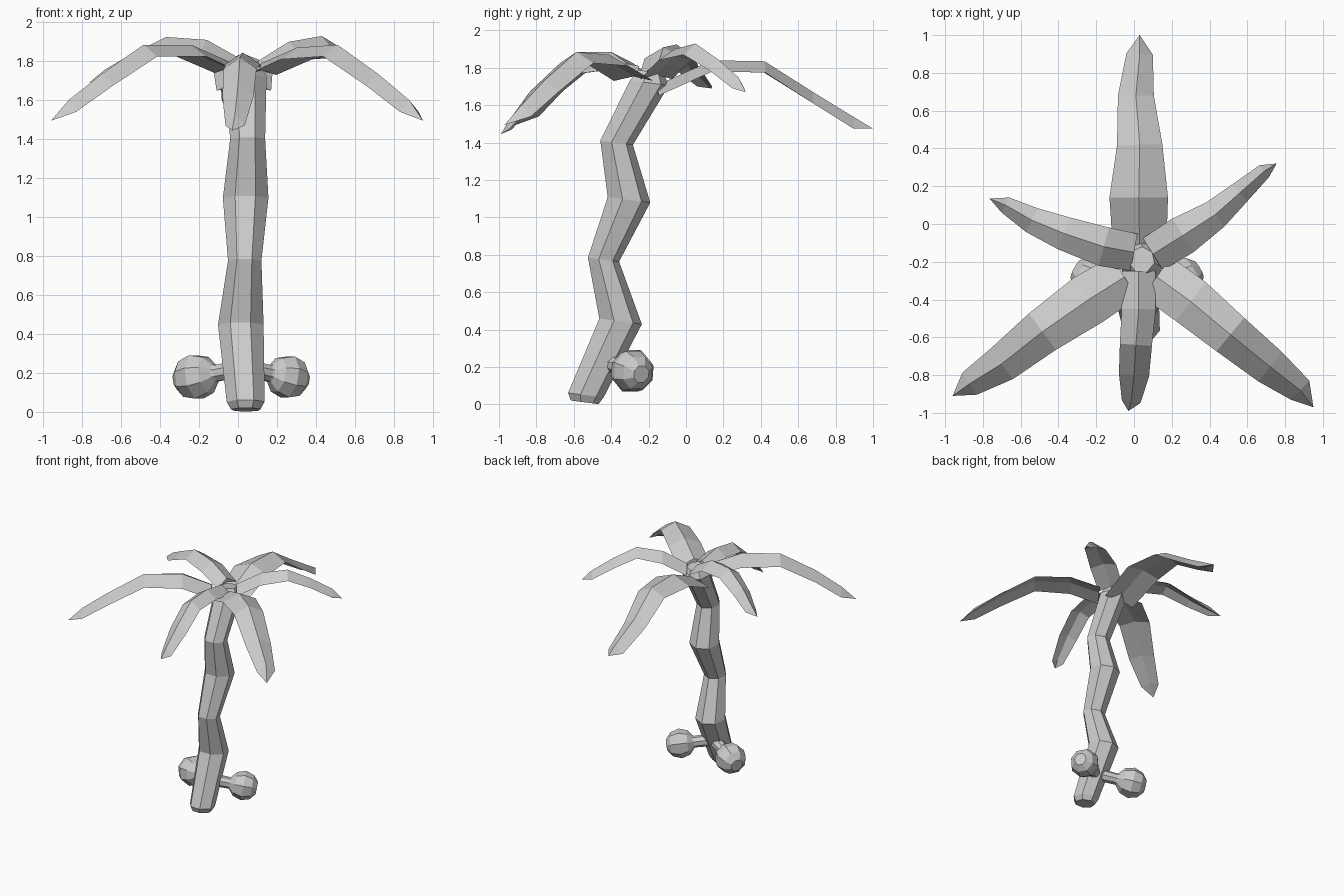
import bpy, bmesh, math
from mathutils import Vector

if "Cube" in bpy.data.objects:
    bpy.data.objects.remove(bpy.data.objects["Cube"])


def finish(name, bm):
    bmesh.ops.recalc_face_normals(bm, faces=bm.faces)
    mesh = bpy.data.meshes.new(name)
    bm.to_mesh(mesh)
    bm.free()
    ob = bpy.data.objects.new(name, mesh)
    bpy.context.collection.objects.link(ob)
    return ob


def skin(bm, rings):
    n = len(rings[0])
    for a, b in zip(rings, rings[1:]):
        for i in range(n):
            j = (i + 1) % n
            bm.faces.new((a[i], a[j], b[j], b[i]))


def tube(name, stations, axis, sides, phase=0.0):
    """Capped tube: stations are (centre, radius), all rings face along axis."""
    bm = bmesh.new()
    q = Vector(axis).to_track_quat('Z', 'Y')
    rings = []
    for c, r in stations:
        ring = []
        for i in range(sides):
            a = phase + 2 * math.pi * i / sides
            ring.append(bm.verts.new(Vector(c) + q @ Vector((r * math.cos(a), r * math.sin(a), 0))))
        rings.append(ring)
    skin(bm, rings)
    bm.faces.new(rings[0])
    bm.faces.new(rings[-1])
    return finish(name, bm)


def leaf(name, ridge, widths, drop=0.06):
    """Drooping leaf folded along its ridge; the last ridge point is the tip."""
    bm = bmesh.new()
    pts = [Vector(p) for p in ridge]
    rings = []
    for i, w in enumerate(widths):
        t = pts[i + 1] - pts[max(i - 1, 0)]
        side = Vector((-t.y, t.x, 0)).normalized() * w
        down = Vector((0, 0, -drop))
        rings.append([bm.verts.new(v) for v in (
            pts[i], pts[i] + side + down, pts[i] + down * 0.6, pts[i] - side + down)])
    skin(bm, rings)
    bm.faces.new(rings[0])
    tip = bm.verts.new(pts[-1])
    for i in range(4):
        bm.faces.new((rings[-1][i], rings[-1][(i + 1) % 4], tip))
    return finish(name, bm)


# Zigzag trunk with small bevelled ends
tube("trunk", [((0.04, -0.545, 0.012), 0.078), ((0.04, -0.54, 0.05), 0.1),
               ((0.015, -0.355, 0.445), 0.12), ((0.035, -0.445, 0.775), 0.088),
               ((0.04, -0.31, 1.095), 0.12), ((0.05, -0.375, 1.4), 0.092),
               ((0.04, -0.2, 1.72), 0.11), ((0.04, -0.19, 1.78), 0.07)],
     (0, 0.13, 1), 7, 0.2)

# Crown of leaves
leaf("back_leaf", [(0.03, -0.15, 1.71), (0.025, 0.14, 1.84), (0.03, 0.42, 1.835),
                   (0.01, 0.68, 1.67), (0.03, 0.9, 1.535), (0.03, 1.0, 1.475)],
     [0.14, 0.155, 0.12, 0.095, 0.07])
leaf("back_right_leaf", [(0.1, -0.16, 1.80), (0.26, -0.06, 1.90), (0.43, 0.05, 1.93),
                         (0.56, 0.165, 1.85), (0.69, 0.28, 1.75), (0.755, 0.32, 1.67)],
     [0.1, 0.105, 0.08, 0.06, 0.04])
leaf("left_leaf", [(0.0, -0.15, 1.82), (-0.16, -0.12, 1.91), (-0.37, -0.05, 1.925),
                   (-0.54, 0.02, 1.84), (-0.68, 0.1, 1.76), (-0.765, 0.135, 1.69)],
     [0.1, 0.105, 0.09, 0.07, 0.045])
leaf("front_left_leaf", [(-0.05, -0.28, 1.80), (-0.24, -0.40, 1.885), (-0.485, -0.57, 1.885),
                         (-0.7, -0.74, 1.735), (-0.87, -0.845, 1.6), (-0.96, -0.91, 1.495)],
     [0.13, 0.14, 0.12, 0.1, 0.07])
leaf("front_right_leaf", [(0.12, -0.28, 1.79), (0.3, -0.41, 1.87), (0.51, -0.585, 1.885),
                          (0.72, -0.755, 1.735), (0.88, -0.88, 1.6), (0.95, -0.97, 1.495)],
     [0.13, 0.13, 0.115, 0.1, 0.07])
leaf("front_leaf", [(0.025, -0.25, 1.81), (0.025, -0.45, 1.845), (0.01, -0.64, 1.82),
                    (0.0, -0.8, 1.68), (-0.015, -0.94, 1.53), (-0.03, -0.99, 1.445)],
     [0.09, 0.09, 0.085, 0.08, 0.05])

# Coconuts on short stalks at the foot of the trunk
for name, centre, r in (("left_coconut", (-0.215, -0.29, 0.18), 0.122),
                        ("right_coconut", (0.255, -0.29, 0.18), 0.115)):
    c, root = Vector(centre), Vector((0.03, -0.42, 0.225))
    d = (c - root).normalized()
    ball = [(c + d * r * math.cos(a), r * math.sin(a))
            for a in (math.radians(k) for k in (155, 125, 90, 55, 25))]
    tube(name, [(root, 0.05), (c - d * r, 0.045)] + ball, d, 8, math.pi / 8)
